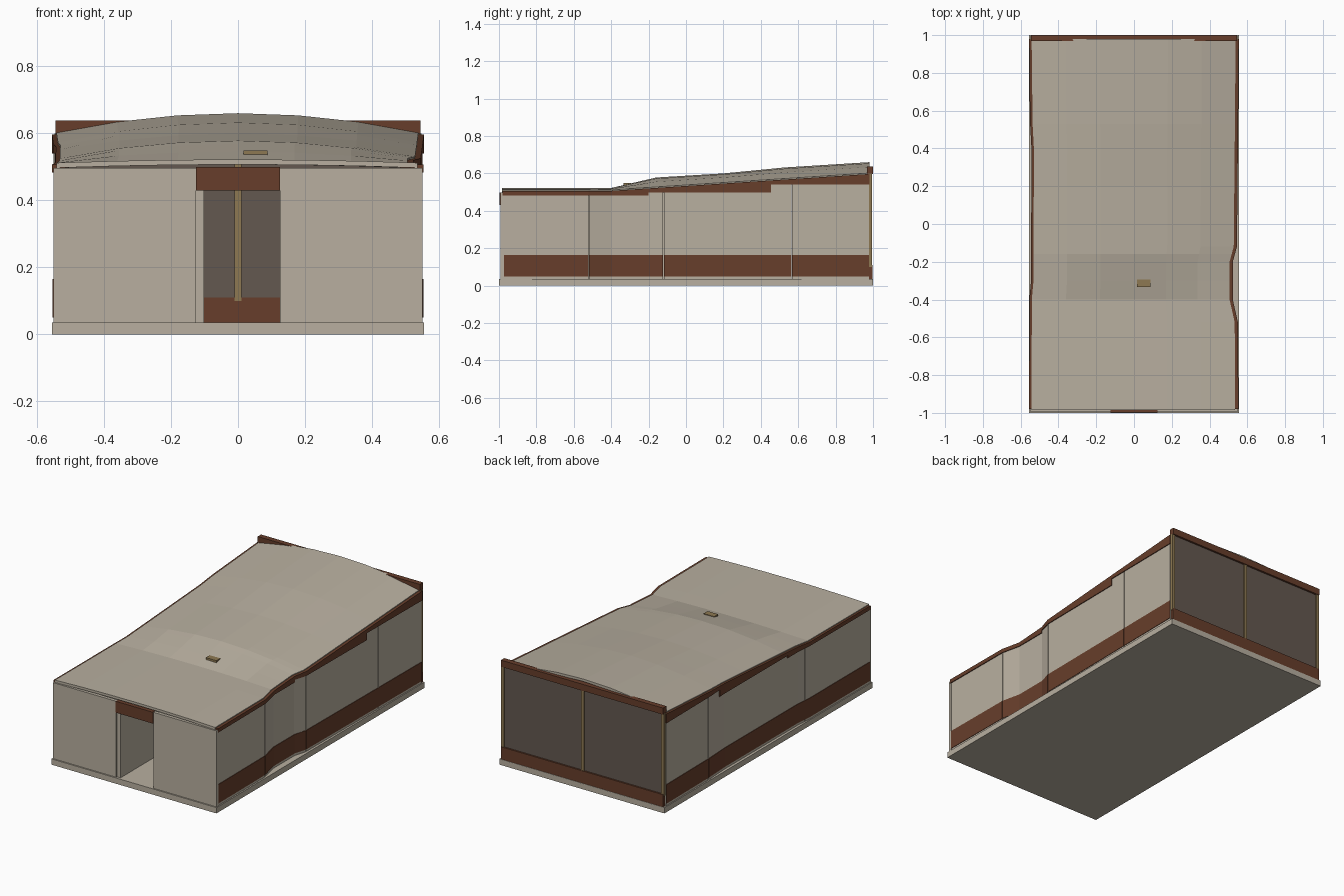
import bpy, bmesh

if "Cube" in bpy.data.objects:
    bpy.data.objects.remove(bpy.data.objects["Cube"])


def material(name, rgb):
    m = bpy.data.materials.new(name)
    m.diffuse_color = (*rgb, 1)
    m.use_nodes = True
    m.node_tree.nodes["Principled BSDF"].inputs["Base Color"].default_value = m.diffuse_color
    return m


PLASTER = material("warm_grey_plaster", (0.48, 0.43, 0.35))
BROWN = material("red_brown_timber", (0.135, 0.048, 0.024))
GLASS = material("dark_glazing", (0.127, 0.098, 0.080))
TAN = material("tan_wood", (0.27, 0.19, 0.085))


def finish(name, bm, mat):
    bmesh.ops.recalc_face_normals(bm, faces=bm.faces)
    me = bpy.data.meshes.new(name)
    bm.to_mesh(me)
    bm.free()
    me.materials.append(mat)
    ob = bpy.data.objects.new(name, me)
    bpy.context.collection.objects.link(ob)
    return ob


def box(name, mat, x0, x1, y0, y1, z0, z1):
    bm = bmesh.new()
    bmesh.ops.create_cube(bm, size=1)
    for v in bm.verts:
        v.co.x = x0 + (v.co.x + 0.5) * (x1 - x0)
        v.co.y = y0 + (v.co.y + 0.5) * (y1 - y0)
        v.co.z = z0 + (v.co.z + 0.5) * (z1 - z0)
    return finish(name, bm, mat)


def loft(name, mat, rings):
    """Skin a list of closed cross-sections and cap both ends."""
    bm = bmesh.new()
    vs = [[bm.verts.new(p) for p in r] for r in rings]
    n = len(rings[0])
    for a, b in zip(vs, vs[1:]):
        for i in range(n):
            j = (i + 1) % n
            bm.faces.new((a[i], a[j], b[j], b[i]))
    bm.faces.new(vs[0])
    bm.faces.new(vs[-1])
    return finish(name, bm, mat)


def interp(pts, y):
    if y <= pts[0][0]:
        return pts[0][1]
    for (a, p), (b, q) in zip(pts, pts[1:]):
        if y <= b:
            return p + (q - p) * (y - a) / (b - a)
    return pts[-1][1]


# plan lines of the two side walls: (y, distance from centre)
PLAN = {
    1: [(-0.98, 0.548), (-0.52, 0.545), (-0.4, 0.518), (-0.2, 0.518),
        (-0.12, 0.54), (0.5, 0.546), (0.98, 0.55)],
    -1: [(-0.98, 0.55), (-0.4, 0.549), (-0.3, 0.54), (0.4, 0.538),
         (0.55, 0.546), (0.98, 0.55)],
}
SEAMS = {1: [-0.98, -0.52, -0.12, 0.565, 0.98], -1: [-0.98, -0.36, 0.565, 0.98]}
EDGE = [(-0.985, 0.507), (-0.4, 0.507), (0.98, 0.597)]     # wall top
RIDGE = [(-0.985, 0.522), (-0.4, 0.522), (-0.16, 0.578),   # roof centre line
         (0.2, 0.6), (0.53, 0.632), (0.98, 0.66)]


def ribbon(name, mat, side, y0, y1, z0, top, out, thick):
    """Wall strip that follows the plan line of one side."""
    ys = sorted({y0, y1} | {y for y, _ in PLAN[side] + EDGE if y0 < y < y1})
    rings = []
    for y in ys:
        xo = interp(PLAN[side], y) + out
        xi, z1 = xo - thick, top(y)
        rings.append([(side * xo, y, z0), (side * xo, y, z1),
                      (side * xi, y, z1), (side * xi, y, z0)])
    return loft(name, mat, rings)


# base slab
box("floor_slab", PLASTER, -0.555, 0.555, -1, 1, 0, 0.035)

# side walls: panels with fine joints, base bands, stepped top bands
for side, label in ((1, "right"), (-1, "left")):
    for a, b in zip(SEAMS[side], SEAMS[side][1:]):
        g = 0.002
        ribbon(label + "_wall_panel", PLASTER, side, a + g, b - g, 0.035,
               lambda y: interp(EDGE, y) - 0.004, 0, 0.03)
        ribbon(label + "_base_band", BROWN, side, a + g, b - g, 0.05,
               lambda y: 0.165, 0.003, 0.006)
    for a, b, z in ((-0.98, -0.2, 0.483), (-0.2, 0.455, 0.498), (0.455, 0.98, 0.54)):
        ribbon(label + "_top_band", BROWN, side, a, b, z,
               lambda y: interp(EDGE, y), 0.005, 0.04)

# front wall with doorway, lintel and the open door leaf
for s, label in ((1, "right"), (-1, "left")):
    a, b = sorted((s * 0.125, s * 0.551))
    box(label + "_front_wall", PLASTER, a, b, -0.992, -0.972, 0.035, 0.497)
box("door_lintel", BROWN, -0.125, 0.125, -0.997, -0.972, 0.43, 0.499)
box("door_leaf", PLASTER, -0.125, -0.101, -0.985, -0.62, 0.035, 0.43)

# roof shell, flat at the front and arched towards the back
rings = []
for y in (-0.985, -0.52, -0.4, -0.3, -0.2, -0.16, -0.12, 0.2, 0.4, 0.53, 0.98):
    xr, xl = interp(PLAN[1], y) - 0.012, interp(PLAN[-1], y) - 0.008
    ze, zc = interp(EDGE, y) + 0.005, interp(RIDGE, y)
    top = []
    for i in range(-3, 4):
        t = i / 3
        top.append((t * (xr if t > 0 else xl), y, ze + (zc - ze) * (1 - t * t)))
    rings.append(top + [(x, y, z - 0.015) for x, y, z in reversed(top)])
loft("roof", PLASTER, rings)
box("roof_vent", TAN, 0.017, 0.088, -0.333, -0.295, 0.532, 0.549)

# glazed back wall
box("back_glazing", GLASS, -0.54, 0.54, 0.982, 0.988, 0.1, 0.61)
box("back_sill", BROWN, -0.545, 0.545, 0.978, 0.998, 0.035, 0.11)
box("back_beam", BROWN, -0.545, 0.545, 0.968, 1.0, 0.598, 0.638)
for x in (-0.538, 0, 0.538):
    box("back_mullion", TAN, x - 0.01, x + 0.01, 0.974, 0.995, 0.1, 0.6)
